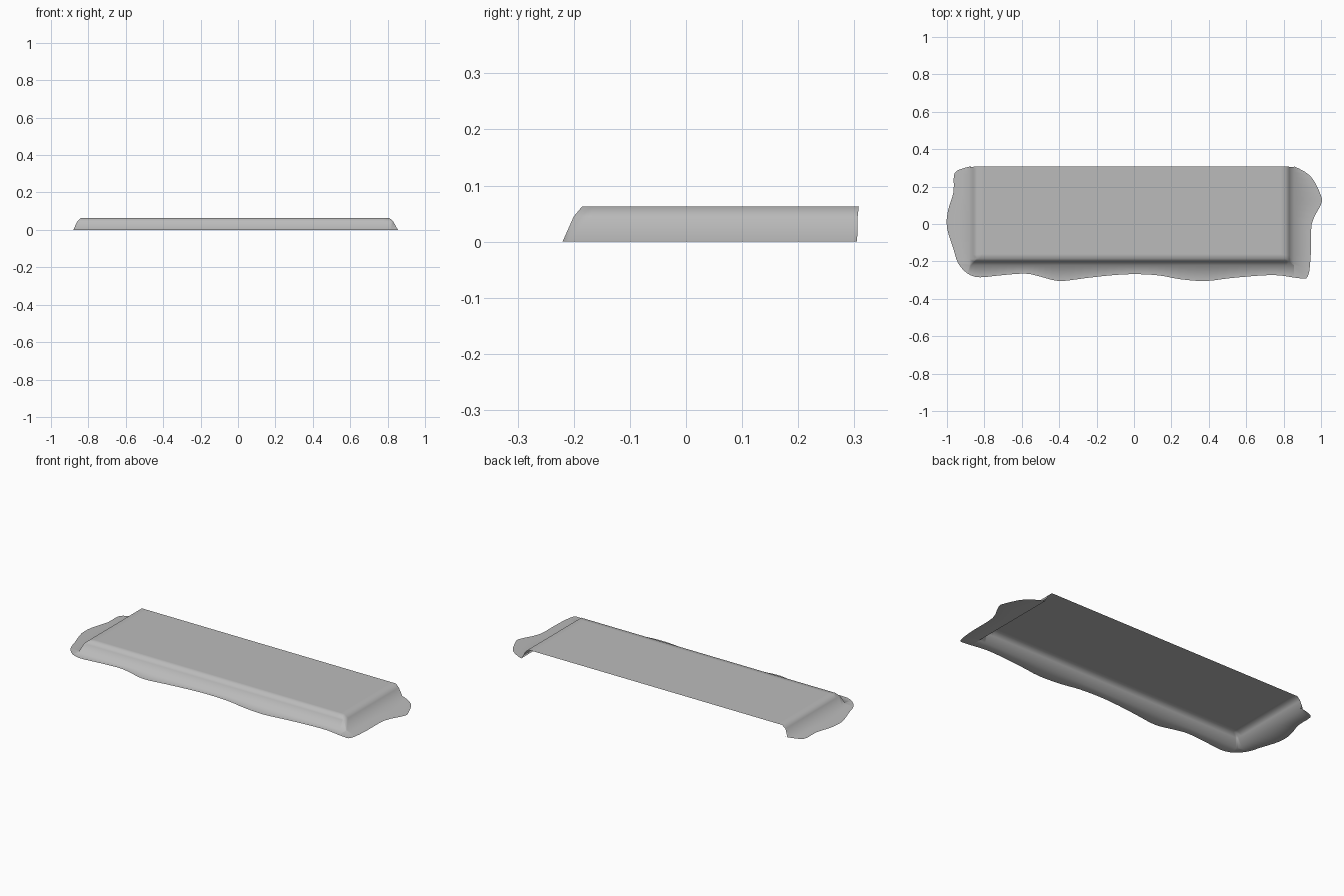
import bpy, bmesh
from mathutils import Vector

cube = bpy.data.objects.get("Cube")
if cube:
    bpy.data.objects.remove(cube, do_unlink=True)

# Single cloth colour
cloth = bpy.data.materials.new("grey cloth")
cloth.use_nodes = True
GREY = (0.5, 0.5, 0.5, 1)
cloth.diffuse_color = GREY
cloth.node_tree.nodes["Principled BSDF"].inputs["Base Color"].default_value = GREY

# Wavy hem lying on the ground, from back right round the front to back left
HEM = [(-.86, .31), (-.905, .3), (-.96, .27), (-.965, .17), (-.995, .07),
       (-1, -.02), (-.965, -.135), (-.94, -.21), (-.89, -.265), (-.825, -.285),
       (-.72, -.275), (-.585, -.265), (-.505, -.28), (-.4, -.305), (-.265, -.29),
       (-.13, -.275), (0, -.268), (.135, -.275), (.245, -.295), (.38, -.305),
       (.51, -.29), (.685, -.275), (.78, -.275), (.885, -.29), (.93, -.28),
       (.945, -.165), (.95, 0), (1, .105), (1, .15), (.945, .255), (.855, .31)]

# Wall levels: right limit, left limit, front limit, back limit, height
LEVELS = [(-.88, .855, -.22, .305, 0),
          (-.86, .83, -.2, .306, .045),
          (-.84, .81, -.185, .308, .063),
          (-.81, .78, -.16, .308, .063)]


def smooth_path(points, steps):
    """Spline through the points, with a few samples per span."""
    pts = [Vector(p) for p in points]
    pts = [pts[0]] + pts + [pts[-1]]
    path = []
    for a, b, c, d in zip(pts, pts[1:], pts[2:], pts[3:]):
        for i in range(steps):
            t = i / steps
            path.append(b + (c - a) * t / 2 + (a - b * 2.5 + c * 2 - d / 2) * t ** 2
                        + (b * 3 - a - c * 3 + d) * t ** 3 / 2)
    return path + [pts[-1]]


def clamp(value, low, high):
    return max(low, min(high, value))


def level_ring(path, level):
    """Pull the hem path in to the wall outline at one level."""
    x0, x1, y0, y1, z = level
    ring = [Vector((clamp(p.x, x0, x1), clamp(p.y, y0, y1), z)) for p in path]
    ring[0] = Vector((x0, y1, z))
    ring[-1] = Vector((x1, y1, z))
    return ring


path = smooth_path(HEM, 3)
rings = [[Vector((p.x, min(p.y, .308), 0)) for p in path]]
rings += [level_ring(path, level) for level in LEVELS]

# Skirt and walls as bridged rings, closed by a flat top; back and underside stay open
bm = bmesh.new()
rows = [[bm.verts.new(co) for co in ring] for ring in rings]
for low, high in zip(rows, rows[1:]):
    for i in range(len(path) - 1):
        bm.faces.new((low[i], low[i + 1], high[i + 1], high[i]))
bm.faces.new(rows[-1])
bmesh.ops.remove_doubles(bm, verts=bm.verts, dist=.0005)
bmesh.ops.dissolve_degenerate(bm, edges=bm.edges, dist=.0002)
bmesh.ops.recalc_face_normals(bm, faces=bm.faces)
top = max(bm.faces, key=lambda f: f.calc_area())
if top.normal.z < 0:
    bmesh.ops.reverse_faces(bm, faces=bm.faces)
for face in bm.faces:
    face.smooth = True

mesh = bpy.data.meshes.new("draped_cover")
bm.to_mesh(mesh)
bm.free()
mesh.materials.append(cloth)
cover = bpy.data.objects.new("draped_cover", mesh)
bpy.context.collection.objects.link(cover)
